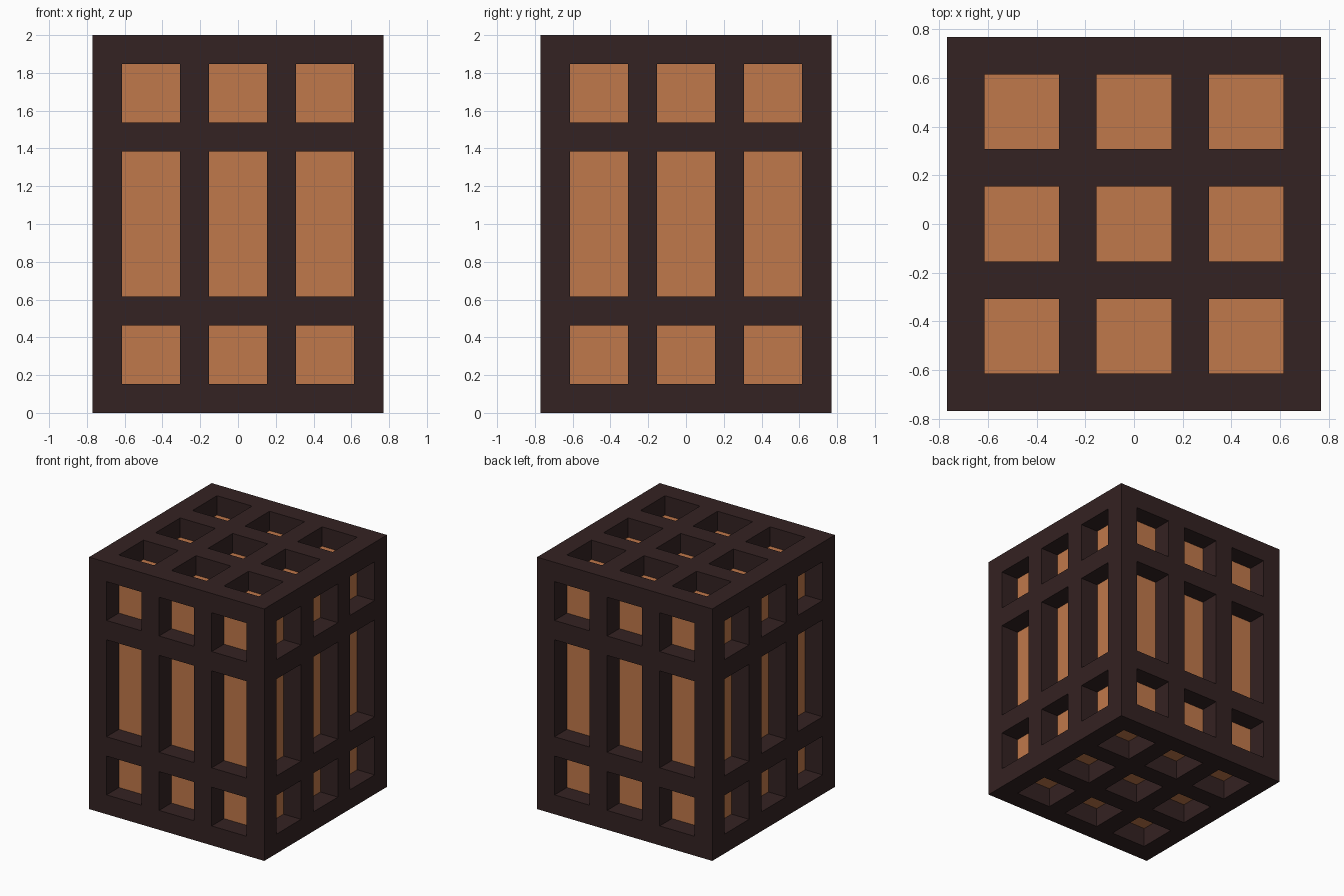
import bpy
import bmesh
from mathutils import Vector

old = bpy.data.objects.get("Cube")
if old:
    bpy.data.objects.remove(old, do_unlink=True)

U = 2 / 13                      # one bar thickness
SIZE = Vector((10, 10, 13))     # overall size in bars
CUTS_ACROSS = (1, 3, 4, 6, 7, 9)
CUTS_UP = (1, 3, 4, 9, 10, 12)


def make_material(name, colour):
    mat = bpy.data.materials.new(name)
    mat.use_nodes = True
    mat.diffuse_color = colour
    mat.node_tree.nodes["Principled BSDF"].inputs["Base Color"].default_value = colour
    return mat


dark = make_material("dark_wood", (0.034, 0.016, 0.016, 1))
amber = make_material("amber_panel", (0.527, 0.188, 0.069, 1))

# Solid block, standing on the ground and measured in bars
bm = bmesh.new()
bmesh.ops.create_cube(bm, size=1)
bmesh.ops.scale(bm, vec=SIZE, verts=bm.verts)
bmesh.ops.translate(bm, vec=(0, 0, SIZE.z / 2), verts=bm.verts)

# Score the bar edges around the block on every axis
low = Vector((-SIZE.x / 2, -SIZE.y / 2, 0))
cuts = (CUTS_ACROSS, CUTS_ACROSS, CUTS_UP)
for axis in range(3):
    normal = Vector((0, 0, 0))
    normal[axis] = 1
    for step in cuts[axis]:
        bmesh.ops.bisect_plane(bm, geom=bm.verts[:] + bm.edges[:] + bm.faces[:],
                               plane_co=low + normal * step, plane_no=normal)


def is_window(face):
    """Window cells are more than one bar wide in both directions."""
    spans = sorted(max(v.co[a] for v in face.verts) - min(v.co[a] for v in face.verts)
                   for a in range(3))
    return spans[1] > 1.5


# Sink each window by one bar and colour its floor
bm.normal_update()
windows = [f for f in bm.faces if is_window(f)]
inward = [-f.normal for f in windows]
for face, direction in zip(windows, inward):
    floor = bmesh.ops.extrude_face_region(bm, geom=[face])["geom"]
    bmesh.ops.translate(bm, vec=direction,
                        verts=[g for g in floor if isinstance(g, bmesh.types.BMVert)])
    for g in floor:
        if isinstance(g, bmesh.types.BMFace):
            g.material_index = 1
    if face.is_valid:
        bm.faces.remove(face)

bmesh.ops.scale(bm, vec=(U, U, U), verts=bm.verts)
bmesh.ops.recalc_face_normals(bm, faces=bm.faces)

mesh = bpy.data.meshes.new("lattice_block")
bm.to_mesh(mesh)
bm.free()
mesh.materials.append(dark)
mesh.materials.append(amber)
block = bpy.data.objects.new("lattice_block", mesh)
bpy.context.collection.objects.link(block)
